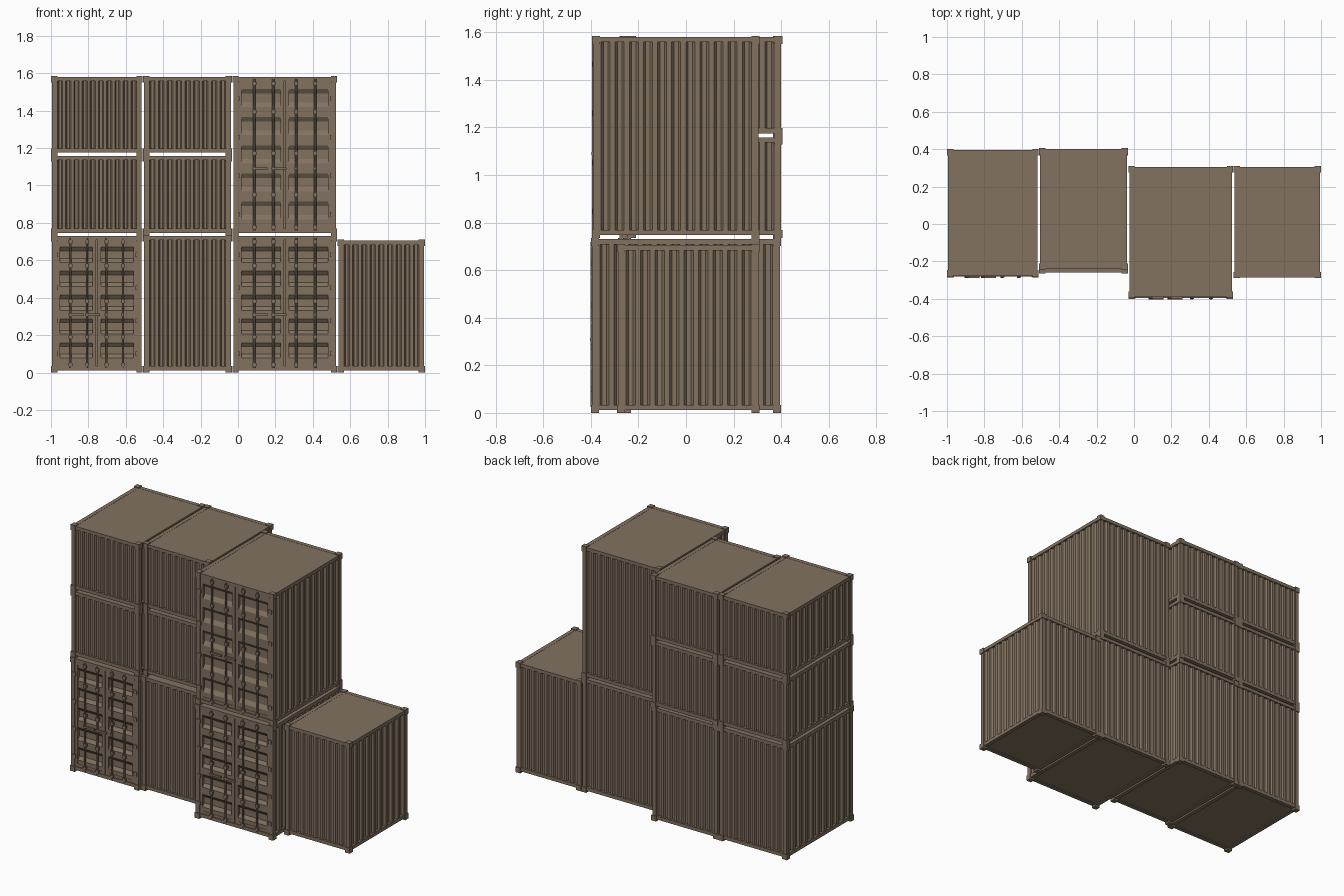
import bpy, bmesh, math
from mathutils import Vector, Matrix

if "Cube" in bpy.data.objects:
    bpy.data.objects.remove(bpy.data.objects["Cube"])

paint = bpy.data.materials.new("weathered brown paint")
paint.diffuse_color = (0.223, 0.168, 0.117, 1)
paint.use_nodes = True
paint.node_tree.nodes["Principled BSDF"].inputs["Base Color"].default_value = paint.diffuse_color

X, Y, Z = Vector((1, 0, 0)), Vector((0, 1, 0)), Vector((0, 0, 1))


def finish(bm, name):
    me = bpy.data.meshes.new(name)
    bm.to_mesh(me)
    bm.free()
    me.materials.append(paint)
    ob = bpy.data.objects.new(name, me)
    bpy.context.collection.objects.link(ob)
    return ob


def box(bm, x0, x1, y0, y1, z0, z1):
    m = Matrix.Translation(((x0 + x1) / 2, (y0 + y1) / 2, (z0 + z1) / 2)) \
        @ Matrix.Diagonal((x1 - x0, y1 - y0, z1 - z0, 1))
    bmesh.ops.create_cube(bm, size=1, matrix=m)


def rod(bm, x, y, z0, z1, r):
    m = Matrix.Translation((x, y, (z0 + z1) / 2))
    bmesh.ops.create_cone(bm, cap_ends=True, segments=8, radius1=r, radius2=r,
                          depth=z1 - z0, matrix=m)


def corrugated(bm, origin, u, ulen, w, wlen, inward, count, depth):
    """Trapezoid profile stepped along u, stretched along w, ribs sunk inward."""
    pitch = ulen / count
    prof = [(0, 0)]
    for i in range(count):
        for f, d in ((0.2, 0), (0.36, 1), (0.68, 1), (0.84, 0)):
            prof.append(((i + f) * pitch, d * depth))
    prof.append((ulen, 0))
    rows = []
    for a, d in prof:
        p = origin + u * a + inward * d
        rows.append((bm.verts.new(p), bm.verts.new(p + w * wlen)))
    for (a, b), (c, d) in zip(rows, rows[1:]):
        f = bm.faces.new((a, c, d, b))
        f.normal_update()
        if f.normal.dot(inward) > 0:
            f.normal_flip()


def container(name, x0, x1, y0, y1, z0, z1, doors=False):
    p, rl, lift, g = 0.026, 0.022, 0.012, 0.005
    zb, zt = z0 + lift, z1 - 0.005

    # frame: posts, rails
    bm = bmesh.new()
    for xa in (x0 + g, x1 - g - p):
        for ya in (y0 + g, y1 - g - p):
            box(bm, xa, xa + p, ya, ya + p, zb, zt)
    for za in (zb, zt - rl):
        for ya in (y0 + g, y1 - g - p):
            box(bm, x0 + p, x1 - p, ya, ya + p, za, za + rl)
        for xa in (x0 + g, x1 - g - p):
            box(bm, xa, xa + p, y0 + p, y1 - p, za, za + rl)
    finish(bm, name + "_frame")

    # corner castings
    bm = bmesh.new()
    c = 0.034
    for xa in (x0, x1 - c):
        for ya in (y0, y1 - c):
            for za in (z0, z1 - c):
                box(bm, xa, xa + c, ya, ya + c, za, za + c)
    finish(bm, name + "_corner_castings")

    # roof and floor plates
    bm = bmesh.new()
    box(bm, x0 + p, x1 - p, y0 + p, y1 - p, zt - 0.008, zt - 0.001)
    finish(bm, name + "_roof")
    bm = bmesh.new()
    box(bm, x0 + p, x1 - p, y0 + p, y1 - p, zb + 0.006, zb + 0.014)
    finish(bm, name + "_floor")

    # corrugated walls
    bm = bmesh.new()
    s, dep = 0.009, 0.012
    lx, ly = x1 - x0 - 2 * p, y1 - y0 - 2 * p
    wz, wh = zb + rl * 0.9, zt - zb - 1.8 * rl
    nx, ny = round(lx / 0.046), round(ly / 0.062)
    corrugated(bm, Vector((x0 + s, y0 + p, wz)), Y, ly, Z, wh, X, ny, dep)
    corrugated(bm, Vector((x1 - s, y0 + p, wz)), Y, ly, Z, wh, -X, ny, dep)
    corrugated(bm, Vector((x0 + p, y1 - s, wz)), X, lx, Z, wh, -Y, nx, dep)
    if not doors:
        corrugated(bm, Vector((x0 + p, y0 + s, wz)), X, lx, Z, wh, Y, nx, dep)
    finish(bm, name + "_walls")
    if not doors:
        return

    # two door leaves with horizontal ribs and flat borders
    bm = bmesh.new()
    half, b, yd = lx / 2, 0.02, y0 + 0.012
    for i in range(2):
        xa = x0 + p + i * half + 0.003
        xb = xa + half - 0.006
        for e, f in ((xa, xa + b), (xb - b, xb)):
            box(bm, e, f, yd - 0.002, yd + 0.014, wz, wz + wh)
        for e in (wz, wz + wh - b):
            box(bm, xa, xb, yd - 0.002, yd + 0.014, e, e + b)
        corrugated(bm, Vector((xa, yd, wz + b)), Z, wh - 2 * b, X, xb - xa,
                   Y, 5, 0.016)
    finish(bm, name + "_doors")

    # locking bars with keepers, handles and hinges
    bm = bmesh.new()
    for i in range(2):
        for f in (0.36, 0.76):
            f = f if i == 0 else 1 - f
            x = x0 + p + (i + f) * half
            rod(bm, x, y0 + 0.005, wz - 0.008, wz + wh + 0.008, 0.006)
            for t in (0.0, 0.22, 0.5, 0.78, 0.97):
                z = wz + t * wh
                box(bm, x - 0.011, x + 0.011, y0 - 0.001, yd + 0.004, z, z + 0.018)
            z = wz + 0.40 * wh
            box(bm, x - 0.01, x + 0.06 * (1 if i == 0 else -0.1) + 0.01,
                y0 - 0.003, y0 + 0.006, z, z + 0.012)
        xh = x0 + p if i == 0 else x1 - p
        for t in (0.1, 0.36, 0.62, 0.88):
            z = wz + t * wh
            box(bm, xh - 0.012, xh + 0.012, y0 + 0.001, y0 + 0.012, z - 0.012, z + 0.012)
    finish(bm, name + "_locking_bars")


A, B, C, D = (-1.0, -0.51), (-0.515, -0.02), (-0.03, 0.53), (0.525, 1.0)
B = (-0.508, -0.032)

# bottom row
container("lower_left", *A, -0.285, 0.40, 0.0, 0.735, True)
container("lower_middle", *B, -0.265, 0.40, 0.0, 0.735)
container("lower_right", *C, -0.40, 0.31, 0.0, 0.735, True)
container("end", 0.532, 1.0, -0.29, 0.31, 0.0, 0.71)
# half height units stacked on the left
for label, za, zb in (("middle", 0.735, 1.163), ("upper", 1.163, 1.585)):
    container(label + "_left", *A, -0.28, 0.40, za, zb)
    container(label + "_centre", *B, -0.245, 0.405, za, zb)
# tall unit on the right
container("upper_right", *C, -0.395, 0.31, 0.735, 1.585, True)
